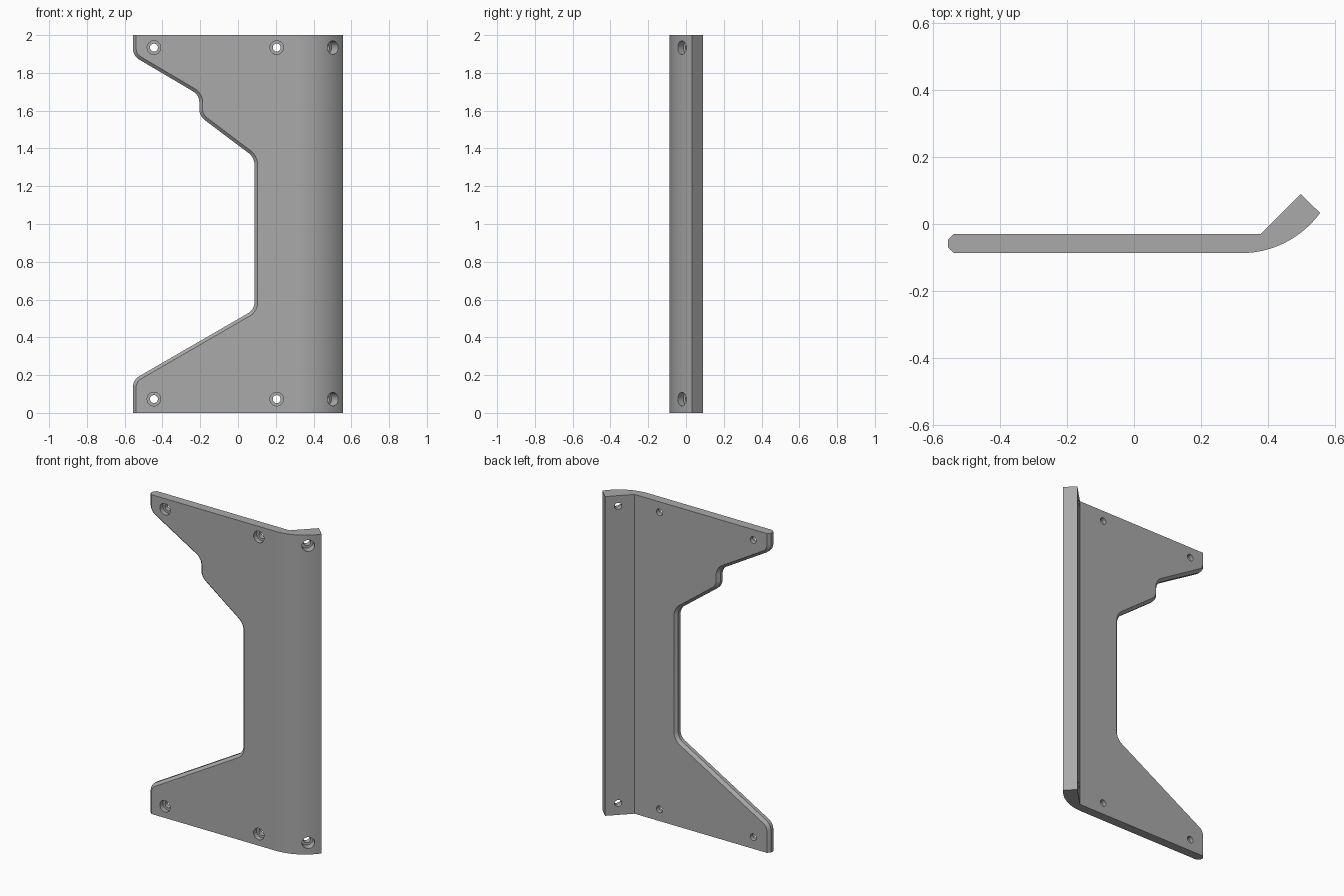
import bpy
import bmesh
from math import atan2, sin, cos, radians
from mathutils import Vector, Matrix

cube = bpy.data.objects.get("Cube")
if cube:
    bpy.data.objects.remove(cube, do_unlink=True)

FRONT, BACK, HEIGHT = -0.087, -0.03, 2.0
BEND_X = 0.32
TIP = (0.556, 0.033)

grey = bpy.data.materials.new("bracket grey")
grey.use_nodes = True
grey.diffuse_color = (0.4, 0.4, 0.4, 1)
grey.node_tree.nodes["Principled BSDF"].inputs["Base Color"].default_value = (0.4, 0.4, 0.4, 1)


def make_object(name, bm):
    bmesh.ops.recalc_face_normals(bm, faces=bm.faces)
    mesh = bpy.data.meshes.new(name)
    bm.to_mesh(mesh)
    bm.free()
    mesh.materials.append(grey)
    obj = bpy.data.objects.new(name, mesh)
    bpy.context.collection.objects.link(obj)
    return obj


def extrude(bm, face, vector):
    new = bmesh.ops.extrude_face_region(bm, geom=[face])["geom"]
    moved = [v for v in new if isinstance(v, bmesh.types.BMVert)]
    bmesh.ops.translate(bm, verts=moved, vec=vector)


# Flat plate with the stepped cut-out and rounded corners
bm = bmesh.new()
outline = [(BEND_X, 0), (-0.556, 0), (-0.556, 0.175), (0.087, 0.547),
           (0.087, 1.352), (-0.205, 1.572), (-0.205, 1.683),
           (-0.556, 1.89), (-0.556, HEIGHT), (BEND_X, HEIGHT)]
verts = [bm.verts.new((x, FRONT, z)) for x, z in outline]
bm.faces.new(verts)
bmesh.ops.bevel(bm, geom=verts[2:8], offset=0.035, segments=6,
                profile=0.5, affect='VERTICES')
bm.faces.ensure_lookup_table()
extrude(bm, bm.faces[0], (0, BACK - FRONT, 0))
bmesh.ops.recalc_face_normals(bm, faces=bm.faces)


# Chamfer both faces along the cut-out side only
def on_cutout(edge):
    a, b = (v.co for v in edge.verts)
    if abs(a.y - b.y) > 0.001:
        return False
    at_end = abs(a.z - b.z) < 0.001 and (a.z < 0.001 or a.z > HEIGHT - 0.001)
    at_bend = min(a.x, b.x) > BEND_X - 0.001
    return not at_end and not at_bend


bmesh.ops.bevel(bm, geom=[e for e in bm.edges if on_cutout(e)], offset=0.017,
                segments=1, affect='EDGES', clamp_overlap=False)

# Angled flange with a rounded outer face
dx, dy = TIP[0] - BEND_X, TIP[1] - FRONT
sweep = 2 * atan2(dy, dx)
radius = dx / sin(sweep)
steps = 16
profile = [(BEND_X + radius * sin(sweep * i / steps),
            FRONT + radius * (1 - cos(sweep * i / steps))) for i in range(steps + 1)]
profile += [(0.498, 0.09), (0.378, BACK), (BEND_X, BACK)]
face = bm.faces.new([bm.verts.new((x, y, 0)) for x, y in profile])
extrude(bm, face, (0, 0, HEIGHT))

# Weld the flange onto the plate
seam = [f for f in bm.faces if all(abs(v.co.x - BEND_X) < 0.0005 for v in f.verts)]
bmesh.ops.delete(bm, geom=seam, context='FACES')
bmesh.ops.remove_doubles(bm, verts=bm.verts, dist=0.0005)
bracket = make_object("bracket", bm)

# Screw holes: a through bore and a wider counterbore in front
inward = Vector((-1, 1, 0)).normalized()
forward = Vector((0, 1, 0))
holes = [(-0.445, FRONT, forward, 0.03), (0.205, FRONT, forward, 0.03),
         (0.503, -0.022, inward, 0.047)]


def cut_holes(name, bore, through):
    bm = bmesh.new()
    for x, y, axis, depth in holes:
        end = 0.2 if through else depth
        start = -0.1
        turn = axis.to_track_quat('Z', 'Y').to_matrix().to_4x4()
        for z in (0.073, HEIGHT - 0.066):
            middle = Vector((x, y, z)) + axis * (start + end) / 2
            bmesh.ops.create_cone(bm, cap_ends=True, segments=32, radius1=bore,
                                  radius2=bore, depth=end - start,
                                  matrix=Matrix.Translation(middle) @ turn)
    cutter = make_object(name, bm)
    cutter.hide_render = True
    mod = bracket.modifiers.new(name, 'BOOLEAN')
    mod.operation = 'DIFFERENCE'
    mod.solver = 'EXACT'
    mod.object = cutter
    bpy.ops.object.modifier_apply(modifier=mod.name)
    bpy.data.objects.remove(cutter, do_unlink=True)


bpy.ops.object.select_all(action='DESELECT')
bpy.context.view_layer.objects.active = bracket
bracket.select_set(True)
cut_holes("counterbores", 0.036, False)
cut_holes("bores", 0.021, True)
bpy.ops.object.shade_smooth_by_angle(angle=radians(25))
